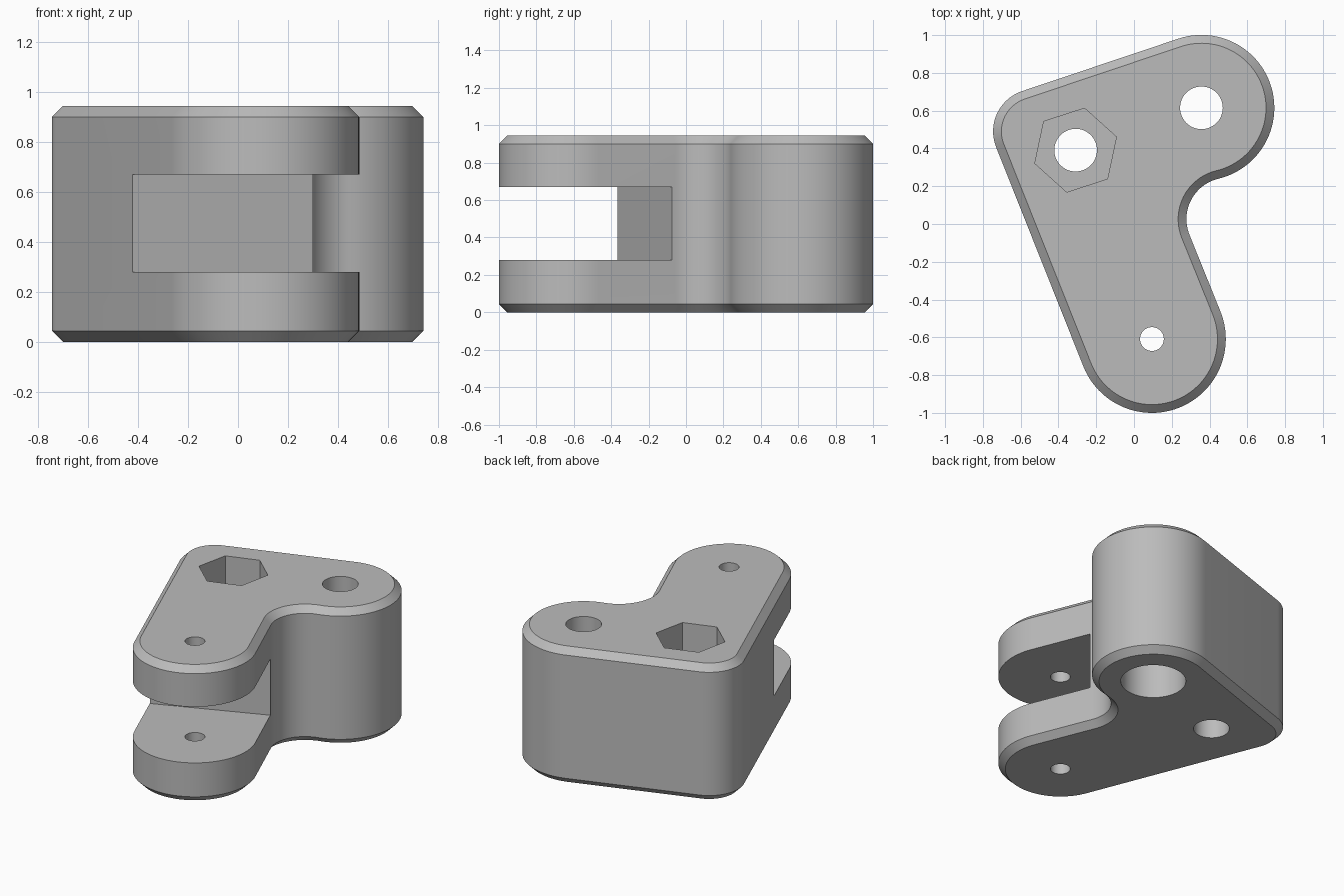
import bpy, bmesh, math
from mathutils import Vector

if "Cube" in bpy.data.objects:
    bpy.data.objects.remove(bpy.data.objects["Cube"])

HEIGHT, CHAMFER = 0.945, 0.044
# Rounded corners of the outline: centre and radius
EAR, EAR_R = Vector((0.357, 0.615)), 0.386
HEEL, HEEL_R = Vector((-0.521, 0.49)), 0.225
ARM, ARM_R = Vector((0.095, -0.609)), 0.391
FILLET_R = 0.22

grey = bpy.data.materials.new("plain grey")
grey.diffuse_color = (0.5, 0.5, 0.5, 1)
grey.use_nodes = True
grey.node_tree.nodes["Principled BSDF"].inputs["Base Color"].default_value = grey.diffuse_color


def angle(v):
    return math.atan2(v.y, v.x)


def tangent(c1, r1, c2, r2):
    """Direction (0 to 360 degrees) from both centres to their outer tangent line."""
    d = c2 - c1
    return (angle(d) - math.acos((r1 - r2) / d.length)) % math.tau


def arc(c, r, a0, a1, n):
    return [(c.x + r * math.cos(a0 + (a1 - a0) * i / n),
             c.y + r * math.sin(a0 + (a1 - a0) * i / n)) for i in range(n + 1)]


# Arm sides run parallel, and the inside corner fillet touches the arm and the ear
a_top = tangent(EAR, EAR_R, HEEL, HEEL_R)
a_left = tangent(HEEL, HEEL_R, ARM, ARM_R)
a_arm = math.radians(22)
side = Vector((math.cos(a_arm), math.sin(a_arm)))
along = Vector((-side.y, side.x))
base = ARM + side * (ARM_R + FILLET_R) - EAR
b = base.dot(along)
t = -b - math.sqrt(b * b - base.length_squared + (EAR_R + FILLET_R) ** 2)
FILLET = EAR + base + along * t
a_ear = angle(FILLET - EAR)


def outline(inset):
    return (arc(EAR, EAR_R - inset, a_ear, a_top, 48)
            + arc(HEEL, HEEL_R - inset, a_top, a_left, 20)
            + arc(ARM, ARM_R - inset, a_left, a_arm + math.tau, 48)
            + arc(FILLET, FILLET_R + inset, a_arm + math.pi, a_ear + math.pi, 24)[:-1])


def loft(name, layers):
    """Closed solid through stacked (points, z) rings."""
    bm = bmesh.new()
    rings = [[bm.verts.new((x, y, z)) for x, y in pts] for pts, z in layers]
    n = len(rings[0])
    for lo, hi in zip(rings, rings[1:]):
        for i in range(n):
            j = (i + 1) % n
            bm.faces.new((lo[i], lo[j], hi[j], hi[i]))
    bm.faces.new(rings[0][::-1])
    bm.faces.new(rings[-1])
    mesh = bpy.data.meshes.new(name)
    bm.to_mesh(mesh)
    bm.free()
    obj = bpy.data.objects.new(name, mesh)
    bpy.context.collection.objects.link(obj)
    mesh.materials.append(grey)
    return obj


def prism(name, c, r, n, z0, z1, turn=0.0):
    pts = arc(Vector(c), r, turn, turn + math.tau, n)[:-1]
    return loft(name, [(pts, z0), (pts, z1)])


# Chamfered bracket body
body = loft("clevis_bracket", [(outline(CHAMFER), 0), (outline(0), CHAMFER),
                               (outline(0), HEIGHT - CHAMFER),
                               (outline(CHAMFER), HEIGHT)])

# Slot across the arm, square to its length
end = Vector((-0.42, -0.365))
corners = [end - side * 0.5, end - side * 0.5 - along * 1.2,
           end + side * 1.5 - along * 1.2, end + side * 1.5]
corners = [(p.x, p.y) for p in corners]
BOLT = (-0.309, 0.391)
cutters = [
    loft("slot_cutter", [(corners, 0.28), (corners, 0.67)]),
    prism("ear_hole_cutter", EAR, 0.113, 48, -0.1, 1.1),
    prism("ear_counterbore_cutter", EAR, 0.205, 64, -0.1, 0.38),
    prism("bolt_hole_cutter", BOLT, 0.113, 48, -0.1, 1.1),
    prism("nut_pocket_cutter", BOLT, 0.227, 6, HEIGHT - 0.38, 1.1, math.radians(18)),
    prism("pin_hole_cutter", ARM, 0.063, 40, -0.1, 1.1),
]

# Merge the points where arcs meet
bm = bmesh.new()
bm.from_mesh(body.data)
bmesh.ops.remove_doubles(bm, verts=bm.verts, dist=0.0005)
bmesh.ops.recalc_face_normals(bm, faces=bm.faces)
bm.to_mesh(body.data)
bm.free()

# Cut everything out of the body
bpy.context.view_layer.objects.active = body
body.select_set(True)
for cutter in cutters:
    mod = body.modifiers.new(cutter.name, 'BOOLEAN')
    mod.operation, mod.solver, mod.object = 'DIFFERENCE', 'EXACT', cutter
    bpy.ops.object.modifier_apply(modifier=mod.name)
    bpy.data.objects.remove(cutter)

bpy.ops.object.shade_smooth_by_angle(angle=math.radians(30))
